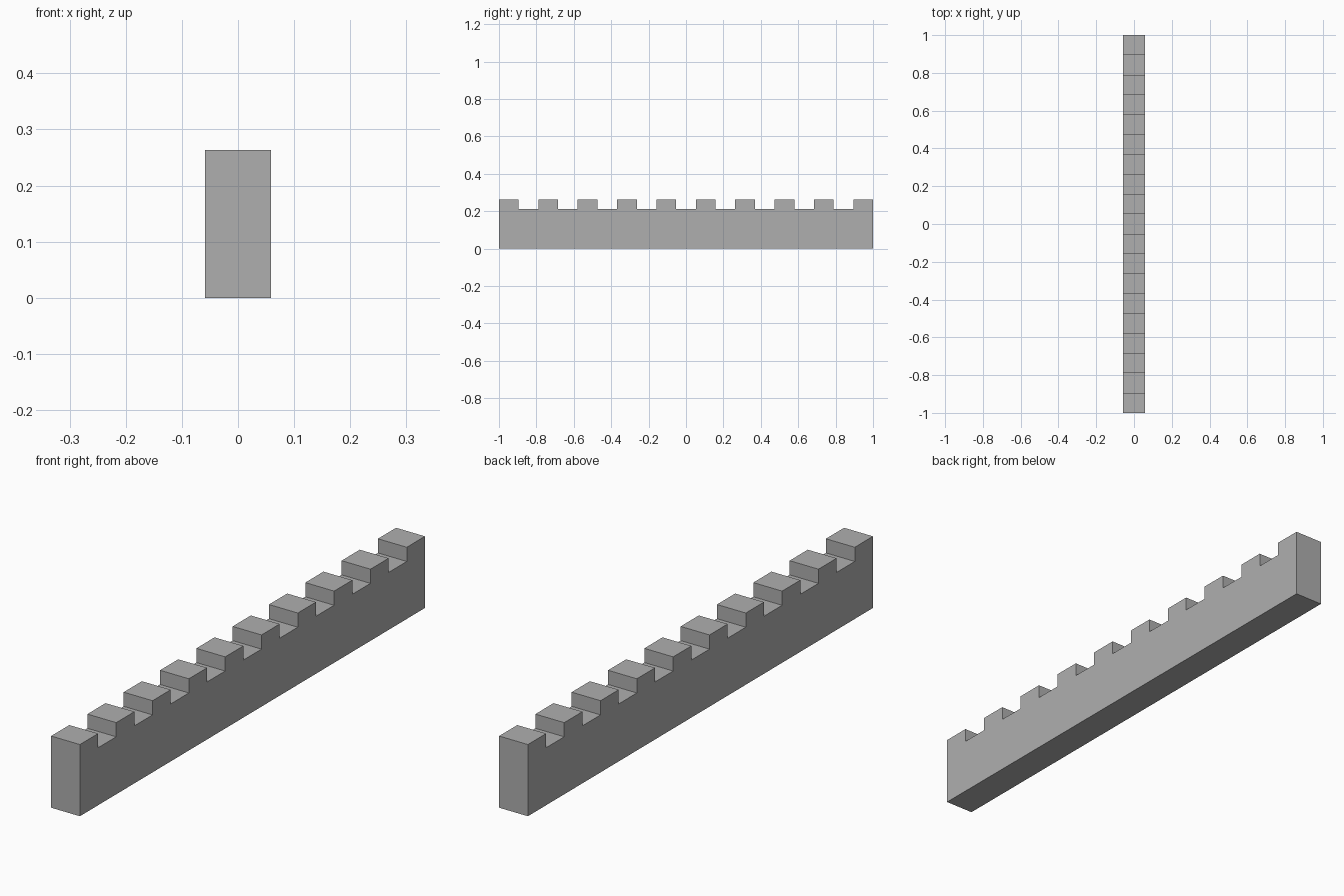
import bpy
import bmesh

if "Cube" in bpy.data.objects:
    bpy.data.objects.remove(bpy.data.objects["Cube"])

MERLONS = 10
LENGTH = 2.0
STEP = LENGTH / (2 * MERLONS - 1)   # merlons and gaps are equally long
WIDTH = 0.117
WALL_H = 0.211
TOP_H = 0.263

# Side profile (y, z): flat bottom, then the battlement stepping back along the top
profile = [(-LENGTH / 2, 0), (LENGTH / 2, 0)]
for i in reversed(range(MERLONS)):
    start = -LENGTH / 2 + 2 * i * STEP
    end = start + STEP
    if i < MERLONS - 1:
        profile.append((end, WALL_H))
    profile += [(end, TOP_H), (start, TOP_H)]
    if i > 0:
        profile.append((start, WALL_H))

# Extrude the profile across the wall thickness
bm = bmesh.new()
face = bm.faces.new([bm.verts.new((-WIDTH / 2, y, z)) for y, z in profile])
result = bmesh.ops.extrude_face_region(bm, geom=[face], use_keep_orig=True)
moved = [g for g in result["geom"] if isinstance(g, bmesh.types.BMVert)]
bmesh.ops.translate(bm, verts=moved, vec=(WIDTH, 0, 0))
bmesh.ops.recalc_face_normals(bm, faces=bm.faces)

mesh = bpy.data.meshes.new("battlement_wall")
bm.to_mesh(mesh)
bm.free()
wall = bpy.data.objects.new("battlement_wall", mesh)
bpy.context.collection.objects.link(wall)

# Dark grey stone
stone = bpy.data.materials.new("dark_stone")
stone.diffuse_color = (0.43, 0.43, 0.43, 1)
stone.use_nodes = True
stone.node_tree.nodes["Principled BSDF"].inputs["Base Color"].default_value = stone.diffuse_color
mesh.materials.append(stone)
